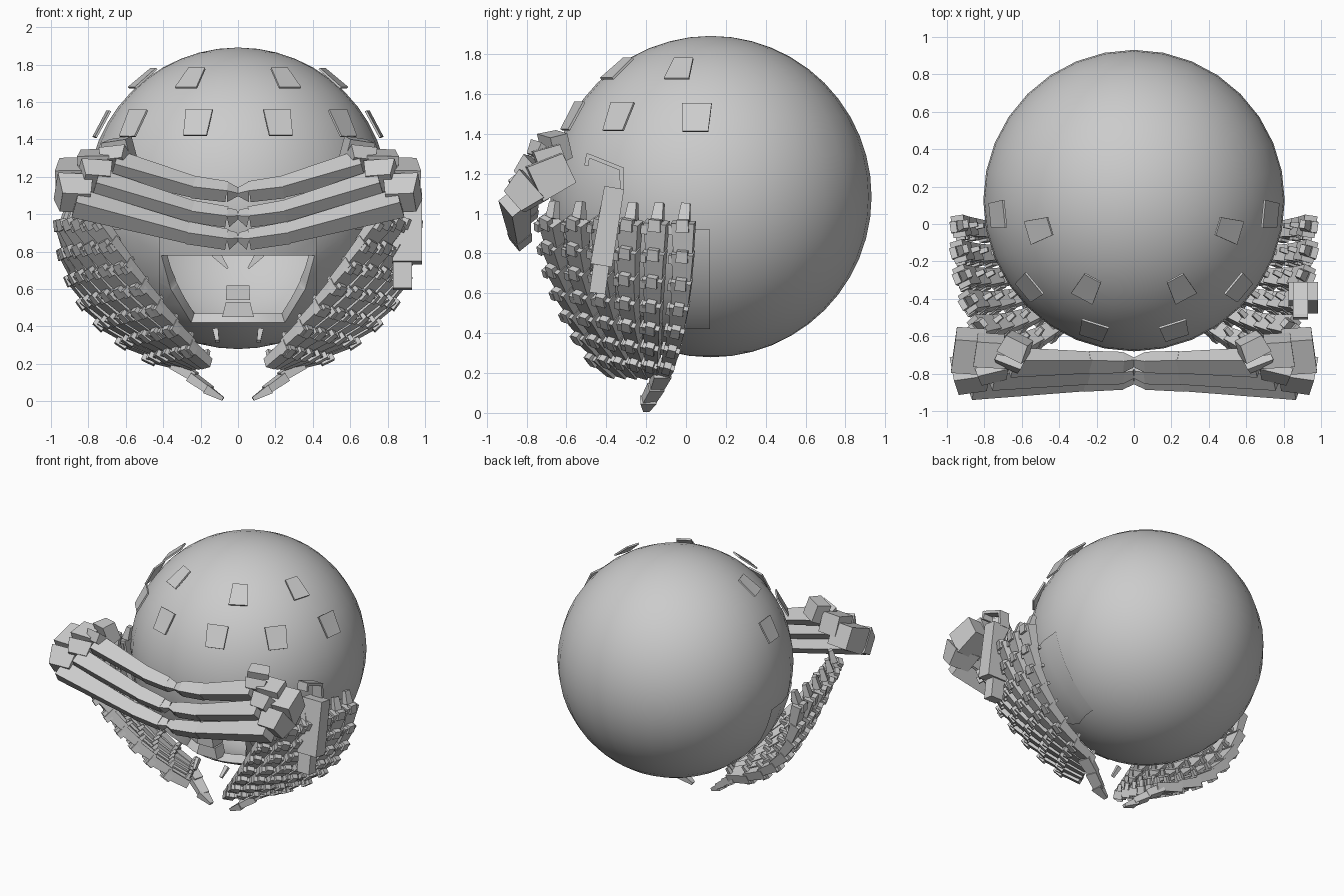
import bpy, bmesh
from math import radians
from mathutils import Vector as V

if "Cube" in bpy.data.objects:
    bpy.data.objects.remove(bpy.data.objects["Cube"])

C, R = V((0, 0.125, 1.085)), 0.806


def finish(name, bm, mirror=False):
    bmesh.ops.recalc_face_normals(bm, faces=bm.faces)
    me = bpy.data.meshes.new(name)
    bm.to_mesh(me)
    bm.free()
    ob = bpy.data.objects.new(name, me)
    bpy.context.collection.objects.link(ob)
    if mirror:
        ob.modifiers.new("mirror", 'MIRROR')
    return ob


def beam(bm, p0, p1, s0, s1, up):
    """Tapered block from p0 to p1, sizes (width, thickness), thickness along up."""
    p0, p1, up = V(p0), V(p1), V(up)
    d = (p1 - p0).normalized()
    side = d.cross(up).normalized()
    n = side.cross(d)
    a, b = [[bm.verts.new(p + side * s[0] * i / 2 + n * s[1] * j / 2)
             for i, j in ((-1, -1), (1, -1), (1, 1), (-1, 1))]
            for p, s in ((p0, s0), (p1, s1))]
    bm.faces.new(a)
    bm.faces.new(b[::-1])
    for i in range(4):
        j = (i + 1) % 4
        bm.faces.new((a[i], b[i], b[j], a[j]))


def prism(name, outline, y0, y1):
    bm = bmesh.new()
    a = [bm.verts.new((x, y0, z)) for x, z in outline]
    b = [bm.verts.new((x, y1, z)) for x, z in outline]
    bm.faces.new(a)
    bm.faces.new(b[::-1])
    for i in range(len(a)):
        j = (i + 1) % len(a)
        bm.faces.new((a[i], b[i], b[j], a[j]))
    return finish(name, bm)


# Hollow round shell with a trapezoid face opening
bm = bmesh.new()
bmesh.ops.create_uvsphere(bm, u_segments=32, v_segments=24, radius=R)
bmesh.ops.translate(bm, vec=C, verts=bm.verts)
shell = finish("round_shell", bm)
opening = [(-.41, .78), (.41, .78), (.36, .6), (.25, .42), (-.25, .42), (-.36, .6)]
cutter = prism("opening_cutter", opening, -1.2, 0)
cutter.hide_render = True
mod = shell.modifiers.new("opening", 'BOOLEAN')
mod.operation, mod.object, mod.solver = 'DIFFERENCE', cutter, 'EXACT'
bpy.context.view_layer.objects.active = shell
shell.select_set(True)
bpy.ops.object.modifier_apply(modifier="opening")
bpy.data.objects.remove(cutter)
bm = bmesh.new()
bm.from_mesh(shell.data)
inner = [f for f in bm.faces if (f.calc_center_median() - C).length < R - .035]
bmesh.ops.delete(bm, geom=inner, context='FACES')
bm.to_mesh(shell.data)
bm.free()
solid = shell.modifiers.new("thickness", 'SOLIDIFY')
solid.thickness, solid.offset = .06, -1
bpy.ops.object.modifier_apply(modifier="thickness")
bpy.ops.object.shade_smooth_by_angle(angle=radians(30))

# Slightly raised cheek plates
bm = bmesh.new()
bmesh.ops.create_uvsphere(bm, u_segments=32, v_segments=24, radius=R + .008)
bmesh.ops.translate(bm, vec=C, verts=bm.verts)
for co, no in (((0, .12, 0), (0, 1, 0)), ((0, 0, .92), (0, 0, 1)),
               ((0, 0, .42), (0, 0, -1)), ((.42, 0, 0), (-1, 0, 0))):
    bmesh.ops.bisect_plane(bm, geom=bm.verts[:] + bm.edges[:] + bm.faces[:],
                           plane_co=co, plane_no=no, clear_outer=True)
for f in bm.faces:
    f.smooth = True
finish("cheek_plate", bm, True)

# Mouth stack, brow wedges and chin hooks
bm = bmesh.new()
beam(bm, (0, -.32, .45), (0, -.32, .53), (.17, .1), (.13, .1), (0, -1, 0))
beam(bm, (0, -.33, .54), (0, -.33, .62), (.13, .12), (.12, .12), (0, -1, 0))
finish("mouth_block", bm)
bm = bmesh.new()
beam(bm, (.12, -.5, .79), (.055, -.5, .71), (.05, .1), (.01, .1), (0, -1, 0))
beam(bm, (.12, -.3, .38), (.11, -.36, .32), (.03, .03), (.02, .02), (0, -1, 0))
finish("face_wedge", bm, True)

# Floating thin panels around the crown
bm = bmesh.new()
for x, y, z in ((.215, -.56, 1.485), (.56, -.34, 1.485), (.735, .05, 1.485),
                (.25, -.345, 1.73), (.51, -.03, 1.73)):
    n = (V((x, y, z)) - C).normalized()
    side = V((0, 0, 1)).cross(n).normalized()
    t = n.cross(side)
    p = C + n * (R + .027)
    w0, w1 = (.13, .15) if z < 1.6 else (.13, .10)
    beam(bm, p - t * .08, p + t * .08, (w0, .012), (w1, .012), n)
finish("crown_panel", bm, True)

# Three jointed brow fingers per side meeting at the centre, ridge forward
fingers = {
    "upper": [(0, -.74, 1.12), (.06, -.74, 1.12), (.24, -.74, 1.145), (.66, -.74, 1.265), (.61, -.61, 1.35), .15],
    "middle": [(0, -.80, 1.0), (.06, -.80, .985), (.25, -.80, 1.015), (.76, -.81, 1.165), (.765, -.61, 1.28), .17],
    "lower": [(0, -.83, .88), (.06, -.83, .865), (.27, -.835, .90), (.87, -.86, 1.06), (.87, -.59, 1.23), .19],
}
for key, (a, b, c, d, e, k) in fingers.items():
    bm = bmesh.new()
    up = (0, -.8, 1)
    beam(bm, b, a, (.08, .08), (.05, .02), up)
    beam(bm, c, b, (.095, .08), (.08, .08), up)
    beam(bm, V(c) - V((.04, 0, .01)), d, (.085, .075), (.12, .11), up)
    d, e = V(d), V(e)
    m = d.lerp(e, .4) + V((.01, -.01, .02))
    beam(bm, d, m, (k * .8, k * .7), (k, k), (0, .3, 1))
    beam(bm, m, e, (k, k), (k * .85, k * .85), (0, .3, 1))
    finish(key + "_brow_finger", bm, True)

# Fanned strands of overlapping blocks hugging the lower sides
STRANDS, SEGS = 6, 7
for s in range(STRANDS):
    f = s / (STRANDS - 1)
    P0 = V((.76, -.67, .97)).lerp(V((.92, -.01, .96)), f)
    P1 = V((.51, -.66, .56)).lerp(V((.92, -.01, .42)), f)
    P2 = V((.18, -.38, .21)).lerp(V((.31, -.11, .20)), f)
    P0.x += .2 * f * (1 - f)
    P1 += V((.2, -.2, 0)) * f * (1 - f)

    def at(t):
        return P0 * (1 - t) ** 2 + P1 * 2 * t * (1 - t) + P2 * t * t
    bm = bmesh.new()
    up = (P0 - C).normalized()
    beam(bm, P0 + V((-.02, .01, .09)), P0, (.045, .03), (.06, .05), up)
    for i in range(SEGS):
        t0, t1 = i / SEGS, (i + 1) / SEGS
        a, b = at(t0), at(t1)
        n = (a.lerp(b, .5) - C).normalized()
        w = .118 - .05 * t0
        beam(bm, a + n * .02, b + (b - a) * .15 - n * .005, (w, .07), (w * .8, .055), n)
        # joint knob, side tab and inner hook
        beam(bm, a - (b - a) * .12 + n * .045, a + (b - a) * .3 + n * .045,
             (w * .5, .035), (w * .55, .04), n)
        q = a + V((0, -w * .5, 0))
        beam(bm, q + (b - a) * .1 + n * .01, q + (b - a) * .42 + n * .01,
             (.03, .05), (.03, .05), n)
        beam(bm, b - n * .02, b - n * .075, (.03, .03), (.025, .02), b - a)
    finish("side_strand_%d" % (s + 1), bm, True)

# Pointed claw under each strand fan
bm = bmesh.new()
beam(bm, (.34, -.12, .20), (.23, -.15, .13), (.09, .06), (.07, .05), (0, 0, 1))
beam(bm, (.25, -.15, .13), (.15, -.19, .06), (.08, .05), (.07, .04), (0, 0, 1))
beam(bm, (.17, -.19, .065), (.08, -.2, .012), (.08, .05), (.03, .02), (0, 0, 1))
finish("bottom_claw", bm, True)

# Side device on the right only: body, lower plug and bent handle
bm = bmesh.new()
beam(bm, (.905, -.425, .74), (.905, -.36, 1.13), (.11, .16), (.10, .16), (1, 0, 0))
beam(bm, (.88, -.445, .6), (.88, -.425, .74), (.08, .10), (.08, .10), (1, 0, 0))
finish("side_device", bm)
bm = bmesh.new()
beam(bm, (.89, -.32, 1.11), (.89, -.325, 1.23), (.08, .02), (.08, .02), (0, 1, 0))
beam(bm, (.89, -.315, 1.22), (.89, -.49, 1.29), (.08, .02), (.08, .02), (0, 0, 1))
beam(bm, (.89, -.49, 1.30), (.89, -.50, 1.24), (.08, .02), (.08, .02), (0, 1, 0))
finish("device_handle", bm)
